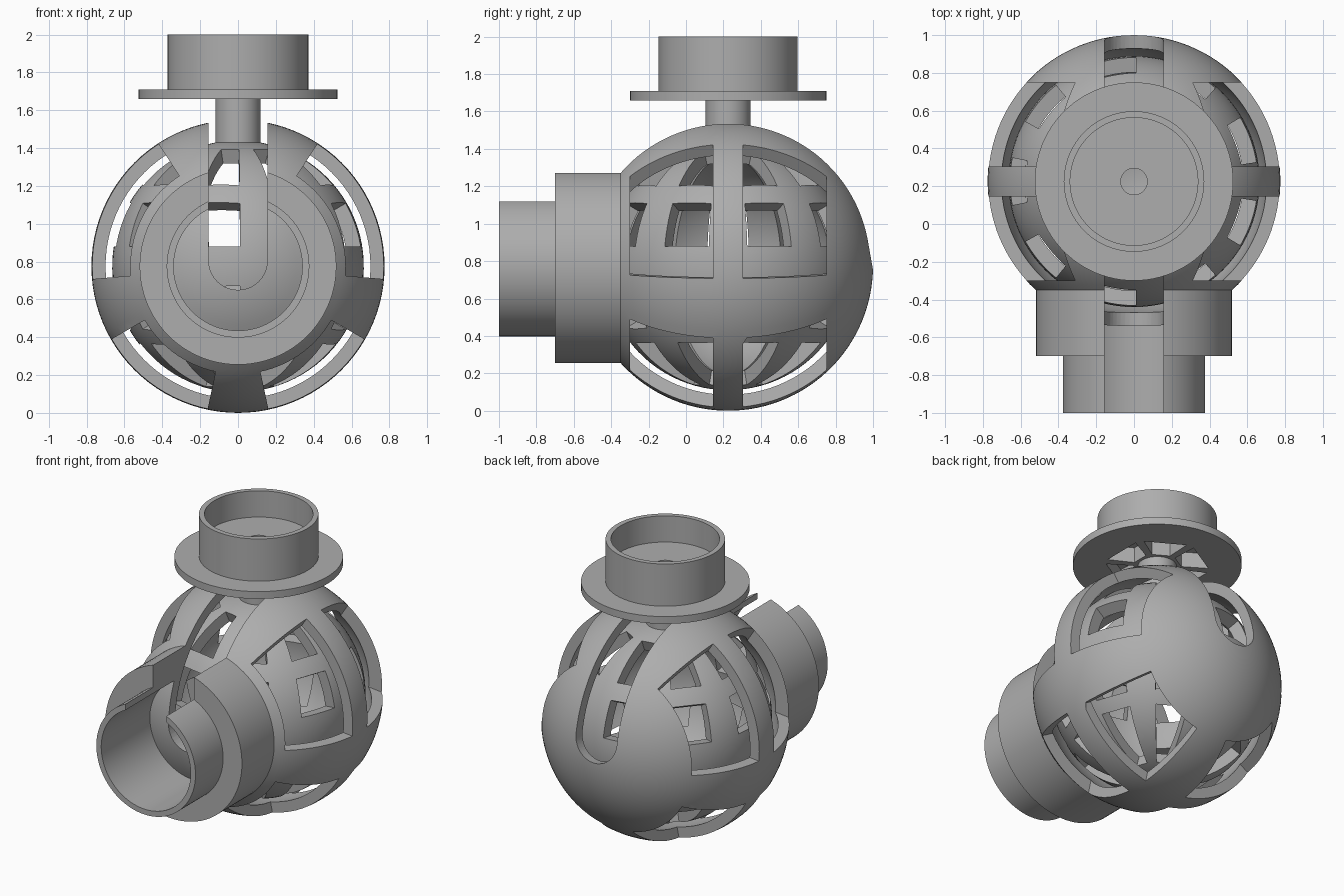
import bpy, bmesh
from math import sin, cos, pi, radians, sqrt, asin
from mathutils import Vector, Matrix

if "Cube" in bpy.data.objects:
    bpy.data.objects.remove(bpy.data.objects["Cube"], do_unlink=True)

CENTRE = Vector((0, 0.225, 0.775))   # shared centre of both balls
OUTER, OUTER_IN = 0.775, 0.705       # socket shell radii
INNER, INNER_IN = 0.665, 0.585       # ball cage radii

grey = bpy.data.materials.new("plain_grey")
grey.use_nodes = True
grey.diffuse_color = (0.42, 0.42, 0.42, 1)
grey.node_tree.nodes["Principled BSDF"].inputs["Base Color"].default_value = (0.42, 0.42, 0.42, 1)


def make(name, bm):
    bmesh.ops.recalc_face_normals(bm, faces=bm.faces[:])
    mesh = bpy.data.meshes.new(name)
    bm.to_mesh(mesh)
    bm.free()
    ob = bpy.data.objects.new(name, mesh)
    bpy.context.collection.objects.link(ob)
    ob.location = CENTRE
    mesh.materials.append(grey)
    return ob


def revolve(name, profile, axis):
    """Spin (radius, height) points, which start and end on the axis."""
    bm = bmesh.new()
    verts = [bm.verts.new((r, h, 0) if axis.y else (r, 0, h)) for r, h in profile]
    edges = [bm.edges.new(pair) for pair in zip(verts, verts[1:])]
    bmesh.ops.spin(bm, geom=verts + edges, cent=(0, 0, 0), axis=axis,
                   angle=2 * pi, steps=96, use_merge=True)
    bmesh.ops.remove_doubles(bm, verts=bm.verts[:], dist=0.0001)
    return make(name, bm)


def arc(radius, start, end, steps):
    """Sphere profile; angles are measured from the -height pole."""
    angles = [start + (end - start) * i / steps for i in range(steps + 1)]
    return [(abs(radius * sin(a)) if 0 < a < pi else 0, -radius * cos(a)) for a in angles]


def prism(bm, points, offset):
    face = bm.faces.new([bm.verts.new(p) for p in points])
    new = bmesh.ops.extrude_face_region(bm, geom=[face], use_keep_orig=True)
    moved = [g for g in new["geom"] if isinstance(g, bmesh.types.BMVert)]
    bmesh.ops.translate(bm, verts=moved, vec=offset)


def block(bm, near, far):
    """Closed six-sided solid from two matching quads."""
    a = [bm.verts.new(p) for p in near]
    b = [bm.verts.new(p) for p in far]
    bm.faces.new(a)
    bm.faces.new(b[::-1])
    for i in range(4):
        j = (i + 1) % 4
        bm.faces.new((a[i], b[i], b[j], a[j]))


def cut(target, cutter):
    cutter.hide_render = True
    mod = target.modifiers.new("cut", "BOOLEAN")
    mod.operation, mod.solver, mod.object = "DIFFERENCE", "EXACT", cutter
    bpy.context.view_layer.update()
    bpy.ops.object.select_all(action="DESELECT")
    bpy.context.view_layer.objects.active = target
    target.select_set(True)
    bpy.ops.object.modifier_apply(modifier=mod.name)
    bpy.data.objects.remove(cutter, do_unlink=True)


def finish(ob):
    bpy.ops.object.select_all(action="DESELECT")
    bpy.context.view_layer.objects.active = ob
    ob.select_set(True)
    bpy.ops.object.shade_smooth_by_angle(angle=radians(25))


def u_slot(name, centre_z, y0, y1):
    """Upright slot with a round bottom, running along y."""
    w = 0.155
    pts = [(w, y0, 1.5), (-w, y0, 1.5)]
    pts += [(-w * cos(t), y0, centre_z - w * sin(t)) for t in (pi * i / 20 for i in range(21))]
    bm = bmesh.new()
    prism(bm, pts, (0, y1 - y0, 0))
    return make(name, bm)


# Socket shell with collar and open tube facing the front
bore, tube, collar = 0.34, 0.377, 0.52
tube_end, step = -1.225, -0.925
a_bore, a_collar = asin(bore / OUTER), asin(collar / OUTER)
profile = arc(OUTER, 0, a_bore, 10)
profile += [(bore, tube_end), (tube, tube_end), (tube, step), (collar, step)]
profile += arc(OUTER, a_collar, pi, 44)
socket = revolve("socket_shell", profile, Vector((0, 1, 0)))
cut(socket, revolve("socket_hollow", arc(OUTER_IN, 0, pi, 48), Vector((0, 1, 0))))

# Side windows, split by a middle bar, in two rows on both sides
bm = bmesh.new()
for low, high in ((-5, 57), (-78, -30)):
    for side in (1, -1):
        quad = [(side * r * cos(radians(a)), r * sin(radians(a)))
                for r, a in ((0.25, low), (1.2, low), (1.2, high), (0.25, high))]
        for y in (0.08, -0.525):
            prism(bm, [(x, y, z) for x, z in quad], (0, 0.445, 0))
cut(socket, make("window_cutter", bm))

# Travel slot for the stem, over the top from front to back
cut(socket, u_slot("front_slot_cutter", 0.03, -1.4, 0.0))
back = u_slot("back_slot_cutter", 0.0, -0.05, 1.2)
back.rotation_euler.x = radians(10)
cut(socket, back)
finish(socket)

# Ball cage with stem, flange and cup, turned in one piece
stem = 0.12
profile = arc(INNER, 0, pi - asin(stem / INNER), 44)
profile += [(stem, 0.885), (0.525, 0.885), (0.525, 0.935), (0.372, 0.935), (0.372, 1.225),
            (0.338, 1.225), (0.338, 1.045), (0.07, 1.045), (0.07, 0.45), (0, 0.45)]
ball = revolve("ball_cage_and_cup", profile, Vector((0, 0, 1)))
cut(ball, revolve("ball_hollow", arc(INNER_IN, 0, pi, 48), Vector((0, 0, 1))))


def polar(r, az, lat):
    az, lat = radians(az), radians(lat)
    return (r * cos(lat) * cos(az), r * cos(lat) * sin(az), r * sin(lat))


# Nine columns of cage windows
bm = bmesh.new()
for column in range(9):
    az = 20 + 40 * column
    for low, high in ((9, 30), (40, 68), (-30, -9), (-73, -38)):
        near, far = ([polar(r, az + d, lat) for d, lat in
                      ((-11, low), (11, low), (11, high), (-11, high))] for r in (0.4, 0.85))
        block(bm, near, far)
cut(ball, make("cage_window_cutter", bm))

# Six pockets under the flange, leaving radial ribs
bm = bmesh.new()
for k in range(6):
    quad = [(r * cos(radians(60 * k + d)), r * sin(radians(60 * k + d)), 0.84)
            for r, d in ((0.15, -22), (0.32, -25), (0.32, 25), (0.15, 22))]
    prism(bm, quad, (0, 0, 0.15))
cut(ball, make("pocket_cutter", bm))
finish(ball)
